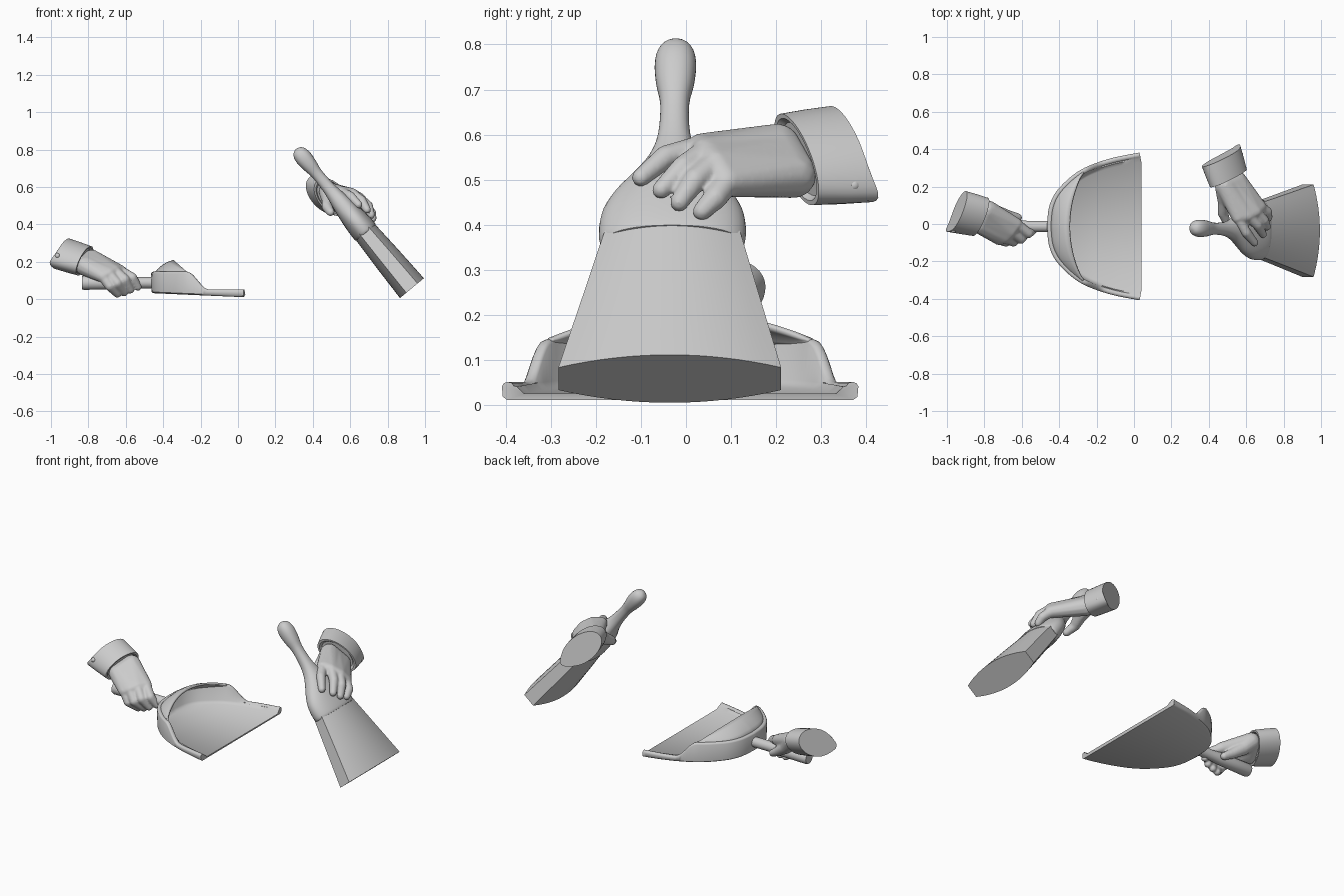
import bpy, bmesh, math
from mathutils import Vector as V

if "Cube" in bpy.data.objects:
    bpy.data.objects.remove(bpy.data.objects["Cube"])


def finish(name, bm, angle=40):
    bmesh.ops.recalc_face_normals(bm, faces=bm.faces)
    me = bpy.data.meshes.new(name)
    bm.to_mesh(me)
    bm.free()
    ob = bpy.data.objects.new(name, me)
    bpy.context.collection.objects.link(ob)
    bpy.ops.object.select_all(action='DESELECT')
    ob.select_set(True)
    bpy.context.view_layer.objects.active = ob
    bpy.ops.object.shade_smooth_by_angle(angle=math.radians(angle))
    return ob


def spline(pts, n=5):
    """Catmull-Rom through tuples of any length."""
    out = []
    for i in range(len(pts) - 1):
        quad = pts[max(i - 1, 0)], pts[i], pts[i + 1], pts[min(i + 2, len(pts) - 1)]
        for k in range(n):
            t = k / n
            out.append(tuple(0.5 * (2 * b + (c - a) * t + (2 * a - 5 * b + 4 * c - d) * t * t
                             + (3 * b - a - 3 * c + d) * t ** 3) for a, b, c, d in zip(*quad)))
    return out + [tuple(pts[-1])]


def loft(name, rings, angle=40):
    bm = bmesh.new()
    vs = [[bm.verts.new(p) for p in r] for r in rings]
    n = len(vs[0])
    for a, b in zip(vs, vs[1:]):
        for i in range(n):
            bm.faces.new((a[i], a[(i + 1) % n], b[(i + 1) % n], b[i]))
    bm.faces.new(vs[0])
    bm.faces.new(vs[-1])
    return finish(name, bm, angle)


# Dustpan tray: one wall section swept round a symmetric outline
CY = -0.013
half = spline([(0.03, 0.395), (-0.1, 0.37), (-0.2, 0.34), (-0.28, 0.305), (-0.35, 0.255),
               (-0.42, 0.18), (-0.455, 0.1), (-0.465, 0)], 5)
outline = half + [(x, -y) for x, y in reversed(half[:-1])]
N = len(outline)


def inward(i):
    a, b = V(outline[max(i - 1, 0)]), V(outline[min(i + 1, N - 1)])
    t = (b - a).normalized()
    return V((-t.y, t.x))


def wall_height(x):
    f = min(max((-0.16 - x) / 0.12, 0), 1)
    return 0.052 + 0.095 * f * f * (3 - 2 * f)


bm = bmesh.new()
cols = []
for i, (x, y) in enumerate(outline):
    h, nrm = wall_height(x), inward(i)
    b = 0.012 + 0.02 * max(-x, 0) / 0.465
    section = [(0.012, b), (0.002, b + 0.007), (0, h - 0.01), (0.004, h - 0.003), (0.012, h),
               (0.022, h - 0.002), (0.027, h - 0.009), (0.033, b + 0.03), (0.05, b + 0.014)]
    cols.append([bm.verts.new((x + nrm.x * d, y + nrm.y * d + CY, z)) for d, z in section])
for a, b in zip(cols, cols[1:]):
    for k in range(len(a) - 1):
        bm.faces.new((a[k], b[k], b[k + 1], a[k + 1]))
for k in (0, -1):                                    # underside and floor
    for i in range(N // 2):
        j = N - 1 - i
        q = [cols[i][k], cols[i + 1][k], cols[j - 1][k], cols[j][k]]
        bm.faces.new(q if i + 1 != j - 1 else q[:2] + q[3:])
bm.faces.new(cols[0])
bm.faces.new(cols[-1])
bm.faces.new((cols[0][0], cols[0][-1], cols[-1][-1], cols[-1][0]))
finish("dustpan_tray", bm, 50)

# Dustpan hood: loft from the rear wall top to a raised arched lip
bm = bmesh.new()
rows = []
for i, (x, y) in enumerate(outline):
    if x > -0.275:
        continue
    nrm = inward(i)
    s = y / 0.307
    a = V((x + nrm.x * 0.012, y + nrm.y * 0.012, 0.135))
    e = V((-0.345 + 0.07 * s * s, 0.295 * s, 0.21 - 0.062 * s * s))
    bulge = V((-0.004, 0, 0.012)) * (1 - s * s)
    rows.append([bm.verts.new(a.lerp(e, t) + bulge * 4 * t * (1 - t) + V((0, CY, 0)))
                 for t in (0, 0.25, 0.5, 0.75, 1)])
for a, b in zip(rows, rows[1:]):
    for k in range(4):
        bm.faces.new((a[k], b[k], b[k + 1], a[k + 1]))
hood = finish("dustpan_hood", bm)
m = hood.modifiers.new("thickness", 'SOLIDIFY')
m.thickness = 0.012


# Dustpan handle: neck and thicker grip
def disc(x, r, n=24):
    return [(x, CY + r * math.cos(2 * math.pi * i / n), 0.088 + r * math.sin(2 * math.pi * i / n))
            for i in range(n)]


loft("dustpan_handle", [disc(x, r) for x, r in
     [(-0.45, 0.03), (-0.57, 0.03), (-0.62, 0.035), (-0.825, 0.038), (-0.835, 0.034)]])

# Brush, built along its own tilted axis
BASE, U, NRM = V((0.93, 0, 0.059)), V((-0.64, 0, 0.77)), V((0.77, 0, 0.64))


def brush_pt(t, w, h):
    return BASE + U * t + NRM * h + V((0, w - 0.036 + 0.014 * t, 0))


def lens(t, w, h):
    s = [k / 8 - 1 for k in range(17)]
    top = [brush_pt(t, w * a, h * (1 - 0.53 * a * a)) for a in s]
    return top + [brush_pt(t, w * a, -h * (1 - 0.53 * a * a)) for a in reversed(s)]


loft("brush_bristles", [lens(0, 0.247, 0.083), lens(0.2, 0.198, 0.076), lens(0.4, 0.15, 0.066)], 35)


def oval(t, w, h, n=40):
    out = []
    for i in range(n):
        c, s = math.cos(2 * math.pi * i / n), math.sin(2 * math.pi * i / n)
        out.append(brush_pt(t, w * math.copysign(abs(c) ** 0.9, c), h * math.copysign(abs(s) ** 0.9, s)))
    return out


body = [(0.385, 0.15, 0.064), (0.39, 0.16, 0.07), (0.43, 0.163, 0.07), (0.48, 0.155, 0.066),
        (0.53, 0.13, 0.06), (0.585, 0.088, 0.052), (0.636, 0.055, 0.043), (0.70, 0.036, 0.034),
        (0.79, 0.032, 0.031), (0.85, 0.042, 0.04), (0.90, 0.046, 0.045), (0.935, 0.041, 0.04),
        (0.957, 0.027, 0.027), (0.967, 0.006, 0.006)]
loft("brush_holder_and_handle", [oval(*p) for p in spline(body, 3)])

# Gloved hands: hulls of spheres fused by a voxel remesh
BALL = []
for k in range(60):
    z = 1 - 2 * (k + 0.5) / 60
    BALL.append(V((math.cos(2.39996 * k), math.sin(2.39996 * k), 0)) * math.sqrt(1 - z * z) + V((0, 0, z)))


def hull(bm, balls):
    vs = [bm.verts.new(V(p) + d * r) for p, r in balls for d in BALL]
    res = bmesh.ops.convex_hull(bm, input=vs)
    dead = {v for v in res["geom_interior"] if isinstance(v, bmesh.types.BMVert)}
    bmesh.ops.delete(bm, geom=list(dead), context='VERTS')


def hand(name, wrist, wide, fingers, thumb):
    """Fingers run index to pinky as knuckle, joint, tip; wide points to the index side."""
    bm = bmesh.new()
    w = V(wide).normalized()
    roots = [(V(wrist) + w * o, 0.052) for o in (0.048, 0.016, -0.016, -0.048)]
    knuckles = [(f[0], 0.034) for f in fingers]
    for i in range(3):
        hull(bm, roots[i:i + 2] + knuckles[i:i + 2])
    for f in fingers:
        chain = list(zip(f, (0.03, 0.027, 0.021)))
        for a, b in zip(chain, chain[1:]):
            hull(bm, [a, b])
    chain = [roots[0]] + list(zip(thumb, (0.038, 0.029, 0.022)))
    for a, b in zip(chain, chain[1:]):
        hull(bm, [a, b])
    ob = finish(name, bm)
    m = ob.modifiers.new("fuse", 'REMESH')
    m.mode = 'VOXEL'
    m.voxel_size = 0.006
    m.use_smooth_shade = True
    m = ob.modifiers.new("soften", 'SMOOTH')
    m.factor = 0.5
    m.iterations = 5


def cuff(name, inner, outer, wide, thick, button):
    """Flared oval sleeve with a pointed corner opposite the index side."""
    inner, outer, wide = V(inner), V(outer), V(wide)
    th = (outer - inner).cross(wide).normalized() * thick
    rings = []
    for t, scale, spike in ((0.1, 0.8, 0), (0, 0.9, 0), (0, 1, 0), (0.5, 1.03, 0.06), (1, 1.04, 0.12)):
        ring = []
        for i in range(40):
            c, s = math.cos(math.pi * i / 20), math.sin(math.pi * i / 20)
            push = spike * max(-c, 0) ** 8
            ring.append(inner.lerp(outer, t + push) + wide * c * (scale + push) + th * s * scale)
        rings.append(ring)
    loft(name, rings, 35)
    bm = bmesh.new()
    bmesh.ops.create_uvsphere(bm, u_segments=16, v_segments=10, radius=0.014)
    bmesh.ops.translate(bm, verts=bm.verts, vec=button)
    finish(name + "_button", bm)


hand("dustpan_hand", (-0.80, 0.035, 0.195), (0.045, 0.093, 0.045),
     [[(-0.63, 0.0, 0.15), (-0.565, -0.05, 0.115), (-0.535, -0.03, 0.065)],
      [(-0.66, -0.04, 0.15), (-0.605, -0.08, 0.105), (-0.575, -0.05, 0.05)],
      [(-0.69, -0.07, 0.135), (-0.645, -0.095, 0.085), (-0.61, -0.05, 0.035)],
      [(-0.72, -0.08, 0.12), (-0.685, -0.095, 0.07), (-0.645, -0.055, 0.028)]],
     [(-0.73, 0.06, 0.155), (-0.67, 0.045, 0.11), (-0.62, 0.035, 0.08)])
cuff("dustpan_cuff", (-0.82, 0.038, 0.205), (-0.94, 0.07, 0.243), (0.045, 0.096, 0.043), 0.075,
     (-0.965, -0.034, 0.232))

hand("brush_hand", (0.515, 0.22, 0.542), (-0.085, -0.048, 0.085),
     [[(0.555, 0.035, 0.57), (0.60, -0.045, 0.55), (0.645, -0.10, 0.505)],
      [(0.61, 0.045, 0.56), (0.66, -0.005, 0.528), (0.69, -0.055, 0.478)],
      [(0.65, 0.065, 0.535), (0.695, 0.02, 0.50), (0.712, -0.015, 0.45)],
      [(0.675, 0.09, 0.495), (0.713, 0.065, 0.46), (0.72, 0.035, 0.43)]],
     [(0.485, 0.12, 0.53), (0.475, 0.06, 0.495), (0.495, 0.01, 0.465)])
cuff("brush_cuff", (0.505, 0.245, 0.545), (0.465, 0.357, 0.558), (-0.085, -0.048, 0.085), 0.075,
     (0.57, 0.372, 0.488))
